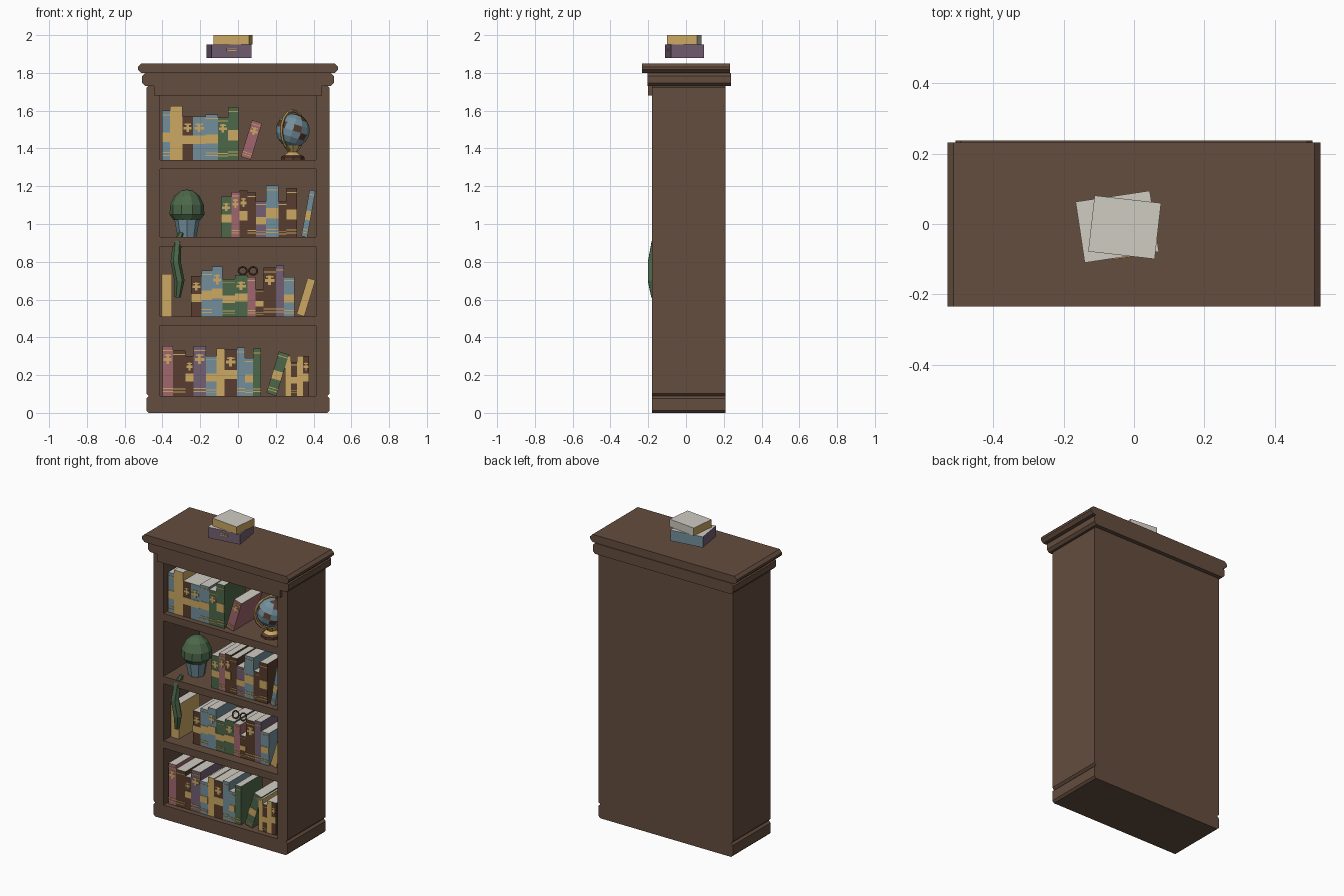
import bpy, bmesh, math
from mathutils import Vector, Matrix

if "Cube" in bpy.data.objects:
    bpy.data.objects.remove(bpy.data.objects["Cube"])


def material(name, r, g, b):
    linear = [((c / 255 + 0.055) / 1.055) ** 2.4 for c in (r, g, b)] + [1]
    mat = bpy.data.materials.new(name)
    mat.use_nodes = True
    mat.diffuse_color = linear
    mat.node_tree.nodes["Principled BSDF"].inputs["Base Color"].default_value = linear
    return mat


WOOD = material("wood brown", 100, 77, 62)
BROWN = material("leather brown", 88, 60, 46)
GOLD = material("gold", 203, 168, 98)
BLUE = material("slate blue", 114, 143, 156)
PINK = material("dusty pink", 160, 102, 108)
GREEN = material("leaf green", 76, 104, 74)
PURPLE = material("muted purple", 114, 94, 114)
PAGE = material("page white", 208, 204, 194)


def finish(name, bm, materials, location=(0, 0, 0), rotation=(0, 0, 0)):
    bmesh.ops.recalc_face_normals(bm, faces=bm.faces[:])
    mesh = bpy.data.meshes.new(name)
    bm.to_mesh(mesh)
    bm.free()
    for mat in materials:
        mesh.materials.append(mat)
    obj = bpy.data.objects.new(name, mesh)
    obj.location = location
    obj.rotation_euler = rotation
    bpy.context.collection.objects.link(obj)


def add_box(bm, low, high, slot=0):
    low, high = Vector(low), Vector(high)
    matrix = Matrix.Translation((low + high) / 2) @ Matrix.Diagonal((*(high - low), 1))
    for vert in bmesh.ops.create_cube(bm, size=1, matrix=matrix)["verts"]:
        for face in vert.link_faces:
            face.material_index = slot


def board(name, x0, x1, z0, z1, y0, y1, left=0, right=0):
    """Board running along y whose left and right ends may have chamfered corners."""
    bm = bmesh.new()
    outline = [(x0 + left, z0), (x1 - right, z0)]
    if right:
        outline += [(x1, z0 + right), (x1, z1 - right)]
    outline += [(x1 - right, z1), (x0 + left, z1)]
    if left:
        outline += [(x0, z1 - left), (x0, z0 + left)]
    face = bm.faces.new([bm.verts.new((x, y0, z)) for x, z in outline])
    moved = bmesh.ops.extrude_face_region(bm, geom=[face])["geom"]
    verts = [item for item in moved if isinstance(item, bmesh.types.BMVert)]
    bmesh.ops.translate(bm, vec=(0, y1 - y0, 0), verts=verts)
    finish(name, bm, [WOOD])


def lathe(name, profile, sides, mat, location):
    """Closed turned shape from (radius, height) points."""
    bm = bmesh.new()
    angles = [i * math.tau / sides for i in range(sides)]
    rings = [[bm.verts.new((r * math.cos(a), r * math.sin(a), z)) for a in angles] for r, z in profile]
    for lower, upper in zip(rings, rings[1:]):
        for i in range(sides):
            bm.faces.new((lower[i - 1], lower[i], upper[i], upper[i - 1]))
    bm.faces.new(rings[0])
    bm.faces.new(rings[-1])
    finish(name, bm, [mat], location)


# Carcass, built from the floor up
FRONT, BACK, LINING, INNER, OUTER, EDGE = -0.18, 0.21, 0.19, 0.412, 0.485, 0.013
SIDE_TOP, OPENING_TOP = 1.735, 1.68
LEVELS = [0.09, 0.51, 0.93, 1.34]
board("base_plinth", -OUTER, OUTER, 0, LEVELS[0], FRONT, BACK, EDGE, EDGE)
board("right_side_panel", -OUTER, -INNER, LEVELS[0], SIDE_TOP, FRONT, BACK, left=EDGE)
board("left_side_panel", INNER, OUTER, LEVELS[0], SIDE_TOP, FRONT, BACK, right=EDGE)
board("back_panel", -INNER, INNER, LEVELS[0], SIDE_TOP, LINING, BACK)
for level, label in zip(LEVELS[1:], ("lower", "middle", "upper")):
    board(f"{label}_shelf", -INNER, INNER, level - 0.048, level, FRONT, LINING)
board("frieze", -0.445, 0.445, OPENING_TOP, SIDE_TOP, -0.2, FRONT)
board("ceiling_board", -INNER, INNER, OPENING_TOP, SIDE_TOP, FRONT, LINING)
board("lower_moulding", -0.507, 0.507, 1.73, 1.8, -0.205, 0.237, 0.016, 0.016)
board("top_board", -0.53, 0.53, 1.8, 1.85, -0.234, 0.232, 0.018, 0.018)

# Spine decoration: bottom, top and side inset as fractions of the spine
BANDS = [(0.08, 0.1, 0), (0.14, 0.16, 0), (0.9, 0.92, 0)]
CREST = [(0.7, 0.76, 0.12), (0.64, 0.84, 0.38), (0.8, 0.83, 0.2)]
PATCH = [(0.36, 0.56, 0)]
STYLES = {
    "plain": [],
    "bands": BANDS,
    "crest": BANDS + CREST,
    "label": BANDS + PATCH,
    "both": PATCH + CREST,
    "title": [(0.5, 0.58, 0.38), (0.66, 0.72, 0.38)],
}


def book(name, size, location, cover, style, tilt=0, turn=0, back=PAGE):
    width, depth, height = size
    bm = bmesh.new()
    add_box(bm, (0, 0, 0), size)
    bm.normal_update()
    for face in bm.faces:
        face.material_index = 1 if abs(face.normal.z) > 0.5 else 2 if face.normal.y > 0.5 else 0
    for low, high, inset in STYLES[style]:
        add_box(bm, (width * inset, -0.003, height * low),
                (width * (1 - inset), 0.001, height * high), 3)
    finish(name, bm, [cover, PAGE, back, GOLD], location, (0, tilt, turn))


def book_row(name, level, start, y, books, tilt=0):
    """Books side by side, each with thickness, height, cover and style."""
    for i, (width, height, cover, style) in enumerate(books):
        drop = width * math.sin(tilt)
        size = (width, 0.22, (height - drop) / math.cos(tilt))
        book(f"{name}_{i}", size, (start, y, LEVELS[level] + drop), cover, style, tilt)
        start += width


SLIM, THIN, MID, WIDE = 0.032, 0.043, 0.055, 0.066
NEAR, FAR = -0.145, -0.11
LEAN = math.radians(17)

# Bottom shelf
book_row("bottom_book", 0, -0.4, NEAR, [
    (MID, 0.265, PINK, "crest"), (WIDE, 0.24, BROWN, "bands"), (THIN, 0.21, BROWN, "both"),
    (WIDE, 0.265, PURPLE, "crest"), (MID, 0.21, BLUE, "label"), (THIN, 0.25, GOLD, "plain"),
    (WIDE, 0.245, BROWN, "both"), (THIN, 0.255, BLUE, "bands"), (THIN, 0.2, BLUE, "label"),
    (THIN, 0.25, GREEN, "bands")])
book_row("bottom_leaning_book", 0, 0.15, NEAR, [(MID, 0.235, GREEN, "label")], LEAN)
book_row("bottom_thin_book", 0, 0.248, NEAR, [
    (SLIM, 0.21, GOLD, "plain"), (SLIM, 0.18, BROWN, "label"),
    (SLIM, 0.21, GOLD, "plain"), (SLIM, 0.21, BROWN, "both")])

# Lower shelf
book_row("lower_end_book", 1, -0.405, FAR, [(MID, 0.225, GOLD, "plain")])
book_row("lower_book", 1, -0.248, FAR, [
    (MID, 0.215, BROWN, "both"), (MID, 0.245, BLUE, "label"), (MID, 0.265, BLUE, "both"),
    (WIDE, 0.2, GREEN, "label"), (WIDE, 0.22, GREEN, "both"), (THIN, 0.21, PINK, "bands"),
    (THIN, 0.145, BROWN, "label"), (WIDE, 0.26, BROWN, "crest"), (THIN, 0.27, PURPLE, "bands"),
    (MID, 0.21, BLUE, "label")])
book_row("lower_leaning_book", 1, 0.31, FAR, [(THIN, 0.205, GOLD, "plain")], LEAN)

# Middle shelf
book_row("middle_book", 2, -0.09, NEAR, [
    (MID, 0.215, GREEN, "both"), (THIN, 0.24, PINK, "crest"), (THIN, 0.248, BROWN, "both"),
    (THIN, 0.237, BROWN, "bands"), (MID, 0.19, PURPLE, "label"), (WIDE, 0.275, BLUE, "label"),
    (THIN, 0.19, BROWN, "bands"), (MID, 0.26, BROWN, "label")])
book_row("middle_leaning_book", 2, 0.335, NEAR, [(SLIM, 0.25, BLUE, "label")], LEAN * 0.6)

# Upper shelf
book_row("upper_book", 3, -0.403, NEAR, [
    (THIN, 0.26, BLUE, "label"), (WIDE, 0.285, GOLD, "plain"), (MID, 0.23, BROWN, "both"),
    (WIDE, 0.23, BLUE, "both"), (WIDE, 0.24, BLUE, "label"), (MID, 0.225, GREEN, "crest"),
    (MID, 0.28, GREEN, "label")])
book_row("upper_leaning_book", 3, 0.015, NEAR, [(MID, 0.21, PINK, "crest")], LEAN)

# Books lying on top
book("lower_top_book", (0.213, 0.175, 0.07), (-0.14, -0.11, 1.88), PURPLE, "title",
     turn=math.radians(8.5), back=BLUE)
book("upper_top_book", (0.19, 0.16, 0.05), (-0.13, -0.078, 1.95), GOLD, "plain",
     turn=math.radians(-6.5))

# Potted cactus
POT = (-0.27, -0.04, LEVELS[2])
lathe("plant_pot", [(0.05, 0), (0.068, 0.1), (0.076, 0.11), (0.076, 0.13)], 8, BLUE, POT)
lathe("cactus_dome", [(0.07, 0.09), (0.092, 0.12), (0.09, 0.17), (0.065, 0.22), (0.03, 0.247),
                      (0.004, 0.252)], 10, GREEN, POT)

# Stem hanging over the shelf edge
curve = bpy.data.curves.new("hanging_stem", "CURVE")
curve.dimensions = "3D"
curve.bevel_depth = 0.027
curve.bevel_resolution = 1
curve.use_fill_caps = True
spline = curve.splines.new("POLY")
path = [(-0.3, -0.15, 0.955, 0.5), (-0.322, -0.163, 0.9, 0.85), (-0.33, -0.178, 0.8, 1),
        (-0.31, -0.178, 0.7, 1), (-0.32, -0.17, 0.612, 0.6)]
spline.points.add(len(path) - 1)
for point, (x, y, z, radius) in zip(spline.points, path):
    point.co = (x, y, z, 1)
    point.radius = radius
spline.use_smooth = False
curve.materials.append(GREEN)
bpy.context.collection.objects.link(bpy.data.objects.new("hanging_stem", curve))


def ring(name, major, minor, location, rotation, mat):
    bpy.ops.mesh.primitive_torus_add(major_radius=major, minor_radius=minor, major_segments=16,
                                     minor_segments=6, location=location, rotation=rotation)
    bpy.context.object.name = name
    bpy.context.object.data.materials.append(mat)


# Globe with land patches, ring and stand
STAND = Vector((0.29, -0.07, LEVELS[3]))
CENTRE = STAND + Vector((0, 0, 0.155))
bm = bmesh.new()
bmesh.ops.create_uvsphere(bm, u_segments=12, v_segments=8, radius=0.09)
for face in bm.faces:
    c = face.calc_center_median().normalized()
    face.material_index = int(math.sin(3 * c.x + 4 * c.z) * math.cos(2 * c.y - c.x) < -0.35)
finish("globe", bm, [BLUE, BROWN], CENTRE, (0, LEAN, 0))
ring("globe_ring", 0.105, 0.008, CENTRE, (math.pi / 2, LEAN, math.radians(55)), GOLD)
lathe("globe_foot", [(0.062, 0), (0.062, 0.015), (0.045, 0.025)], 8, BROWN, STAND)
lathe("globe_stem", [(0.045, 0.025), (0.025, 0.04), (0.05, 0.075)], 8, GOLD, STAND)

# Spectacles resting on the books
for label, x in (("right", 0.025), ("left", 0.08)):
    ring(f"{label}_spectacle_rim", 0.022, 0.005, (x, -0.06, 0.752), (LEAN * 4, 0, 0), BROWN)
